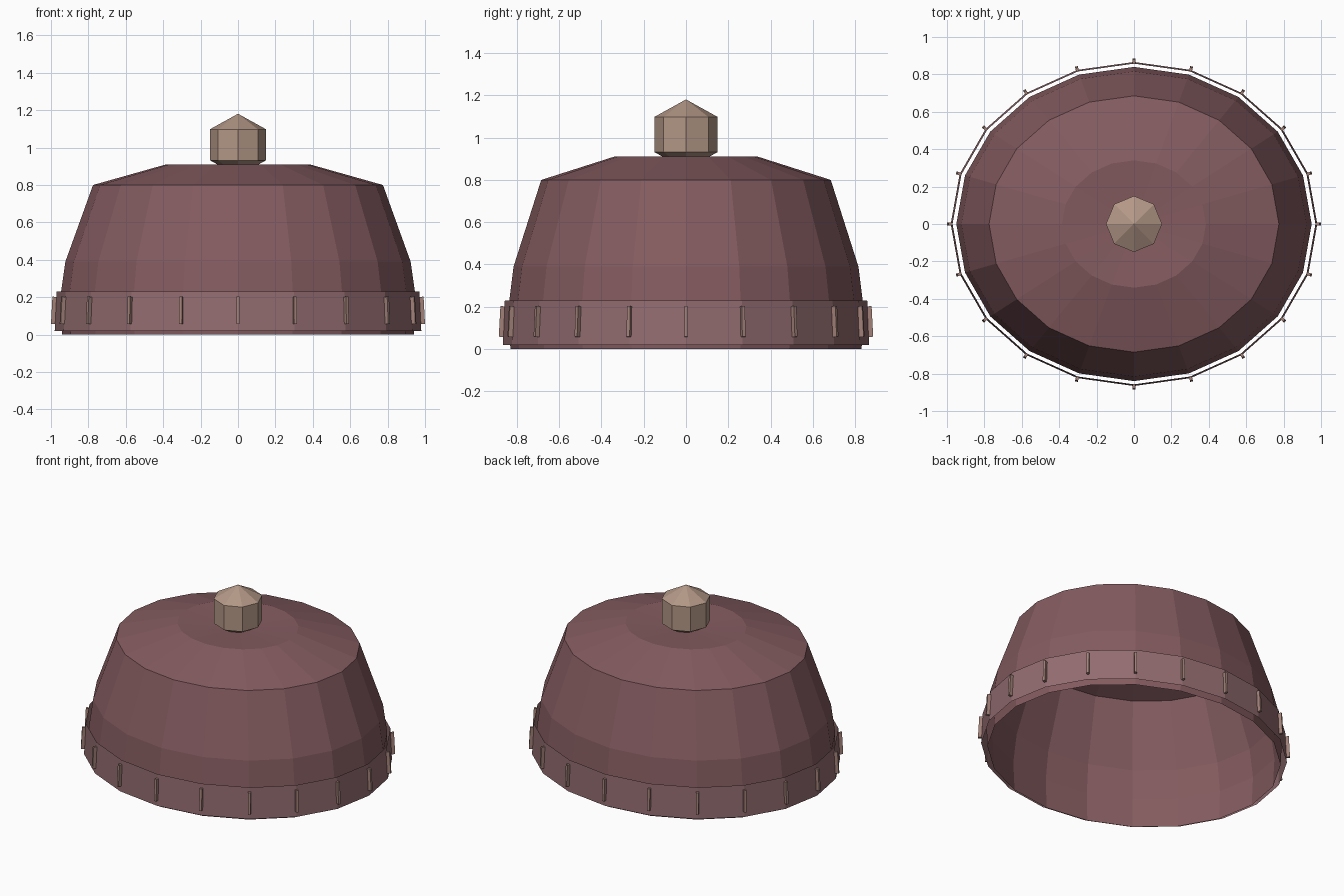
import bpy, math
from mathutils import Matrix

if "Cube" in bpy.data.objects:
    bpy.data.objects.remove(bpy.data.objects["Cube"])

SIDES = 20
SQUASH = 0.884  # depth of the oval relative to its width


def material(name, rgb):
    m = bpy.data.materials.new(name)
    m.diffuse_color = (*rgb, 1)
    m.use_nodes = True
    m.node_tree.nodes["Principled BSDF"].inputs["Base Color"].default_value = m.diffuse_color
    return m


wine = material("wine", (0.23, 0.105, 0.115))
light_wine = material("light_wine", (0.29, 0.15, 0.16))
tan = material("tan", (0.45, 0.31, 0.24))
stitch_tan = material("stitch_tan", (0.36, 0.22, 0.19))


def make_object(name, verts, faces, mat):
    mesh = bpy.data.meshes.new(name)
    mesh.from_pydata(verts, [], faces)
    mesh.materials.append(mat)
    obj = bpy.data.objects.new(name, mesh)
    bpy.context.collection.objects.link(obj)
    return obj


def oval_lathe(name, profile, mat, cap_z=None):
    """Spin (radius, z) points into an oval sheet, optionally closed by a fan."""
    verts = []
    for r, z in profile:
        for i in range(SIDES):
            a = math.tau * i / SIDES
            verts.append((r * math.cos(a), r * SQUASH * math.sin(a), z))
    faces = []
    for k in range(len(profile) - 1):
        for i in range(SIDES):
            j = (i + 1) % SIDES
            b = k * SIDES
            faces.append((b + i, b + j, b + SIDES + j, b + SIDES + i))
    if cap_z is not None:
        verts.append((0, 0, cap_z))
        b = (len(profile) - 1) * SIDES
        faces += [(b + i, b + (i + 1) % SIDES, len(verts) - 1) for i in range(SIDES)]
    return make_object(name, verts, faces, mat)


# Open-bottomed crown with a slightly dished top
oval_lathe("crown", [(0.94, 0.0), (0.95, 0.2), (0.923, 0.39), (0.775, 0.80), (0.385, 0.91)],
           wine, cap_z=0.89)

# Loose band around the rim
oval_lathe("brim_band", [(0.98, 0.02), (0.97, 0.23)], light_wine)

# Slim upright ribs at the band corners
for i in range(SIDES):
    a = math.tau * i / SIDES
    bpy.ops.mesh.primitive_cube_add(size=1)
    rib = bpy.context.object
    rib.name = f"band_rib_{i + 1:02d}"
    outward = math.atan2(math.sin(a), SQUASH * math.cos(a))
    outward = math.atan2(math.sin(a) / SQUASH, math.cos(a))
    rib.matrix_world = (Matrix.Translation((0.985 * math.cos(a), 0.871 * math.sin(a), 0.13))
                        @ Matrix.Rotation(outward, 4, 'Z')
                        @ Matrix.Rotation(math.radians(-3), 4, 'Y')
                        @ Matrix.Diagonal((0.022, 0.016, 0.145, 1)))
    rib.data.materials.append(stitch_tan)

# Faceted knob on top
bpy.ops.mesh.primitive_uv_sphere_add(segments=8, ring_count=3, radius=1, location=(0, 0, 1.015))
knob = bpy.context.object
knob.name = "top_knob"
knob.scale = (0.173, 0.173, 0.166)
knob.data.materials.append(tan)
